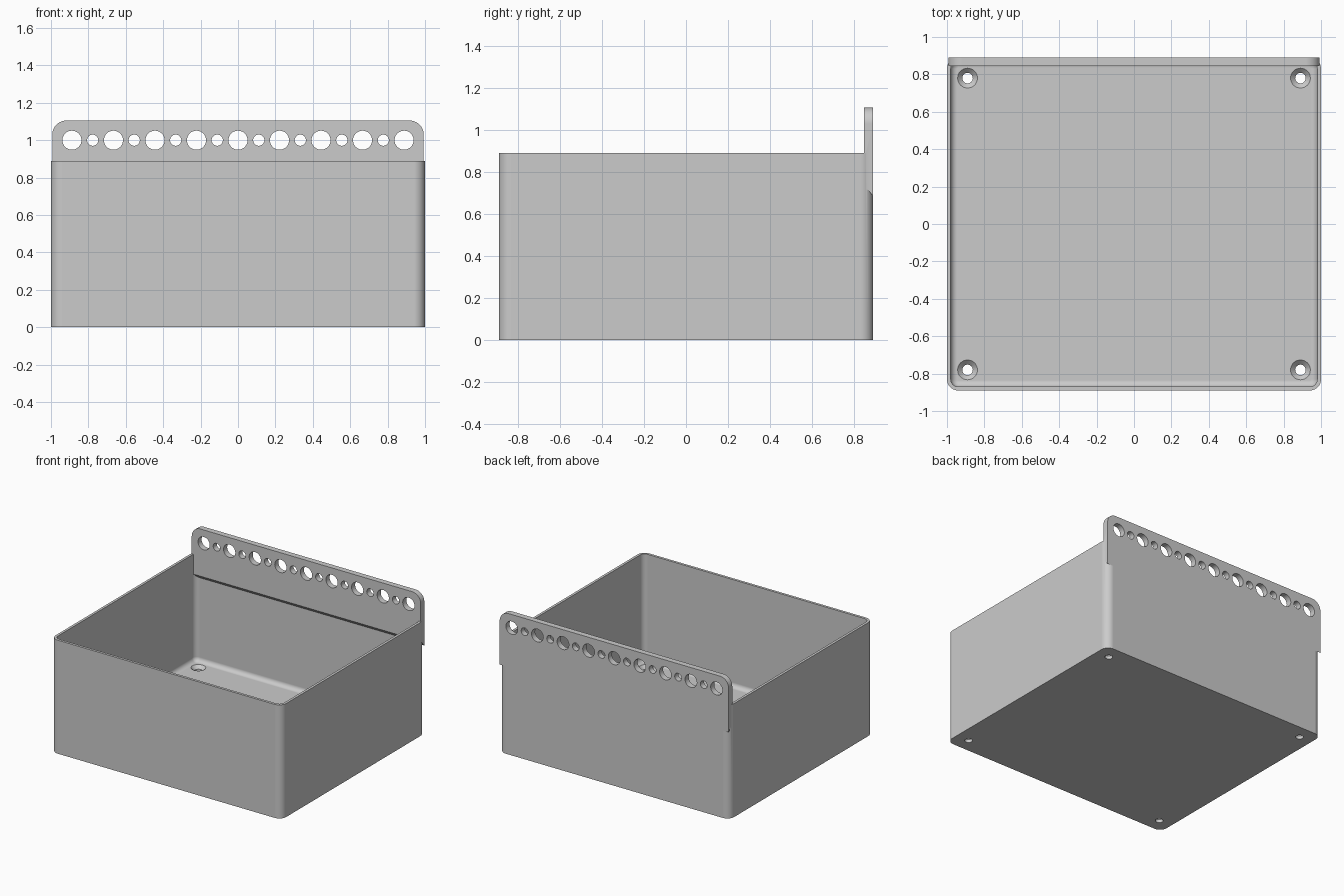
import bpy
import bmesh
from math import sin, cos, pi, radians

cube = bpy.data.objects.get("Cube")
if cube:
    bpy.data.objects.remove(cube, do_unlink=True)

HALF_X, HALF_Y, RIM = 1.0, 0.89, 0.89
WALL, FLOOR, FILLET = 0.02, 0.05, 0.035
CORNER = 0.06
RAIL_FRONT, RAIL_TOP, RAIL_HALF = 0.845, 1.105, 0.993
PITCH = 0.111

grey = bpy.data.materials.new("plain grey")
grey.use_nodes = True
colour = (0.6, 0.6, 0.6, 1)
grey.diffuse_color = colour
grey.node_tree.nodes["Principled BSDF"].inputs["Base Color"].default_value = colour


def arc(cx, cy, r, start, sweep, steps):
    return [(cx + r * cos(start + sweep * i / steps),
             cy + r * sin(start + sweep * i / steps)) for i in range(steps + 1)]


def circle(cx, cy, r):
    return arc(cx, cy, r, 0, 2 * pi, 32)[:-1]


def tray_loop(inset, z):
    """Rounded rectangle, inset from the outside of the tray."""
    r = CORNER - inset
    x, y = HALF_X - CORNER, HALF_Y - CORNER
    signs = [(1, 1), (-1, 1), (-1, -1), (1, -1)]
    return [(px, py, z) for i, (sx, sy) in enumerate(signs)
            for px, py in arc(sx * x, sy * y, r, i * pi / 2, pi / 2, 8)]


def solid(name, stacks):
    """Each stack of equal-length loops becomes one closed, capped skin."""
    bm = bmesh.new()
    for stack in stacks:
        rings = [[bm.verts.new(p) for p in loop] for loop in stack]
        n = len(rings[0])
        for a, b in zip(rings, rings[1:]):
            for i in range(n):
                j = (i + 1) % n
                bm.faces.new((a[i], a[j], b[j], b[i]))
        bm.faces.new(rings[0][::-1])
        bm.faces.new(rings[-1])
    bmesh.ops.recalc_face_normals(bm, faces=bm.faces)
    mesh = bpy.data.meshes.new(name)
    bm.to_mesh(mesh)
    bm.free()
    mesh.materials.append(grey)
    obj = bpy.data.objects.new(name, mesh)
    bpy.context.collection.objects.link(obj)
    return obj


def activate(obj):
    bpy.ops.object.select_all(action='DESELECT')
    obj.select_set(True)
    bpy.context.view_layer.objects.active = obj


def combine(target, other, operation):
    activate(target)
    mod = target.modifiers.new("combine", 'BOOLEAN')
    mod.operation, mod.solver, mod.object = operation, 'EXACT', other
    bpy.ops.object.modifier_apply(modifier=mod.name)
    bpy.data.objects.remove(other, do_unlink=True)


# Open tray with rounded corners and a fillet around the floor
loops = [tray_loop(0, 0), tray_loop(0, RIM), tray_loop(WALL, RIM)]
for i in range(7):
    a = i / 6 * pi / 2
    loops.append(tray_loop(WALL + FILLET * (1 - cos(a)),
                           FLOOR + FILLET * (1 - sin(a))))
tray = solid("storage_tray", [loops])

# Countersunk screw holes in the floor corners
screw_profile = [(0.028, -0.05), (0.028, FLOOR - 0.025),
                 (0.053, FLOOR), (0.053, FLOOR + 0.05)]
screws = solid("screw_cutter", [
    [[(x, y, z) for x, y in circle(sx * 0.89, sy * 0.78, r)]
     for r, z in screw_profile]
    for sx in (-1, 1) for sy in (-1, 1)])
screws.hide_render = True
combine(tray, screws, 'DIFFERENCE')


# Hanging rail with rounded top corners and a sloping underside
def rail_loop(y, bottom):
    r = 0.075
    x, z = RAIL_HALF - r, RAIL_TOP - r
    outline = [(-RAIL_HALF, bottom), (RAIL_HALF, bottom)]
    outline += arc(x, z, r, 0, pi / 2, 10) + arc(-x, z, r, pi / 2, pi / 2, 10)
    return [(px, y, pz) for px, pz in outline]


rail = solid("hanging_rail", [[rail_loop(RAIL_FRONT, 0.735),
                               rail_loop(HALF_Y, 0.685)]])

# Alternating large and small holes along the rail
holes = solid("rail_hole_cutter", [
    [[(x, y, z) for x, z in circle(i * PITCH, 1.0, 0.03 if i % 2 else 0.051)]
     for y in (RAIL_FRONT - 0.1, HALF_Y + 0.1)]
    for i in range(-8, 9)])
holes.hide_render = True
combine(rail, holes, 'DIFFERENCE')
combine(tray, rail, 'UNION')

# Smooth curved corners, keep flat walls flat
activate(tray)
bpy.ops.object.shade_smooth_by_angle(angle=radians(30))
weighted = tray.modifiers.new("flat walls", 'WEIGHTED_NORMAL')
weighted.weight = 100
weighted.keep_sharp = True
